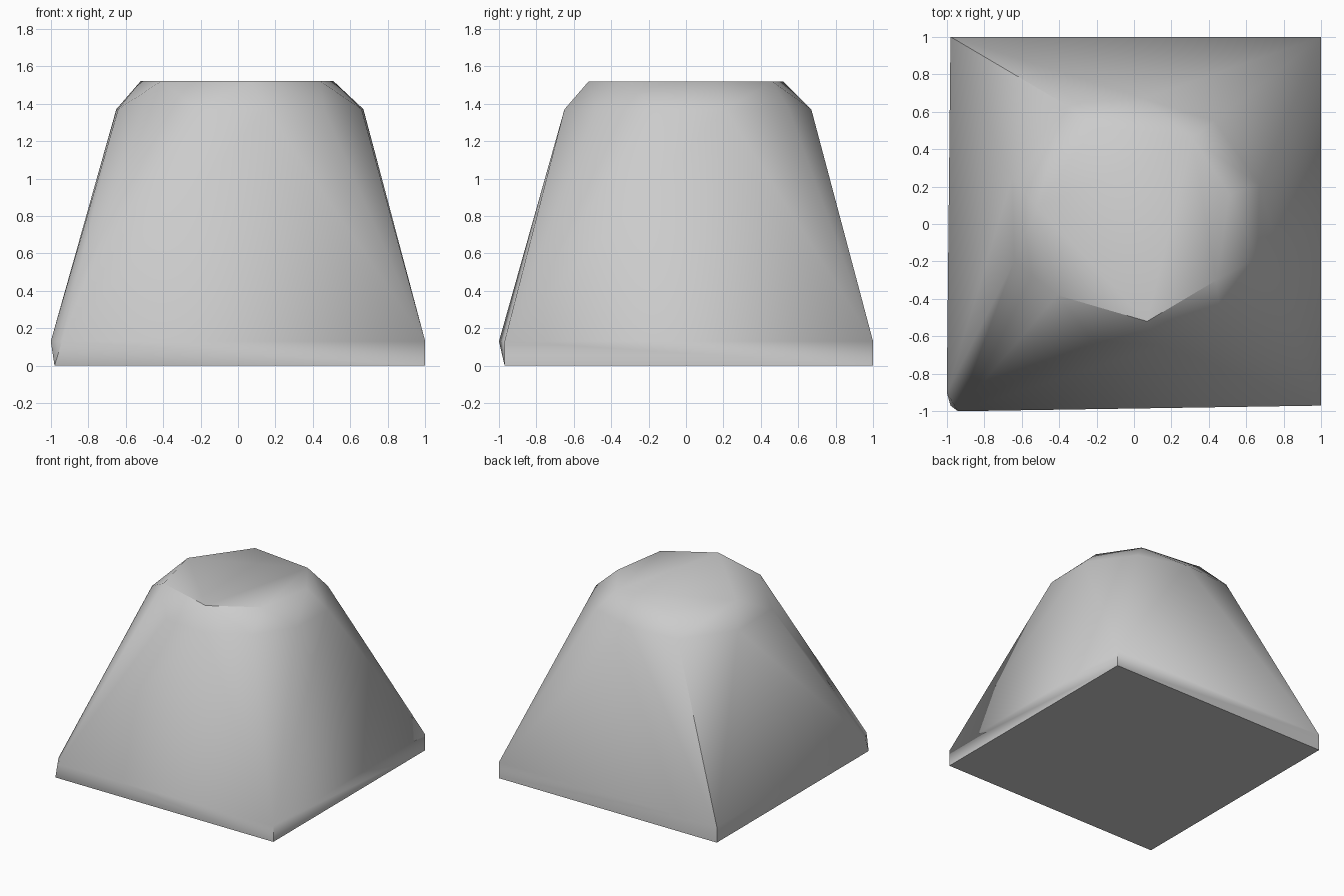
import bpy
import bmesh
from math import radians

cube = bpy.data.objects.get("Cube")
if cube:
    bpy.data.objects.remove(cube)

# Cross-sections of the block from bottom to top: height, outline
SECTIONS = [
    (0.0, [(-0.98, -0.97), (1, -0.97), (1, 1), (-0.98, 1)]),
    (0.13, [(-1, -0.9), (-0.94, -1), (1, -0.97), (1, 1), (-0.98, 1)]),
    (1.37, [(-0.65, 0.25), (-0.64, -0.2), (-0.22, -0.62), (0.15, -0.65),
            (0.46, -0.48), (0.66, -0.18), (0.67, 0.21), (0.43, 0.55),
            (0.05, 0.67), (-0.37, 0.64)]),
    (1.52, [(-0.52, 0.09), (-0.41, -0.38), (0.07, -0.52), (0.44, -0.3),
            (0.51, 0.16), (0.31, 0.46), (-0.21, 0.52)]),
]

# One plain stone grey
grey = bpy.data.materials.new("stone grey")
grey.use_nodes = True
color = (0.6, 0.6, 0.6, 1)
grey.diffuse_color = color
grey.node_tree.nodes["Principled BSDF"].inputs["Base Color"].default_value = color

# Wrap the sections in one convex skin and merge the flat areas
bm = bmesh.new()
for z, outline in SECTIONS:
    for x, y in outline:
        bm.verts.new((x, y, z))
bmesh.ops.convex_hull(bm, input=bm.verts)
bmesh.ops.dissolve_limit(bm, angle_limit=radians(1), verts=bm.verts, edges=bm.edges)
bmesh.ops.recalc_face_normals(bm, faces=bm.faces)
mesh = bpy.data.meshes.new("tapered_block")
bm.to_mesh(mesh)
bm.free()
mesh.materials.append(grey)

block = bpy.data.objects.new("tapered_block", mesh)
bpy.context.collection.objects.link(block)

# Soft shoulders with a crisp top and base
bpy.ops.object.select_all(action="DESELECT")
block.select_set(True)
bpy.context.view_layer.objects.active = block
bpy.ops.object.shade_smooth_by_angle(angle=radians(40))
